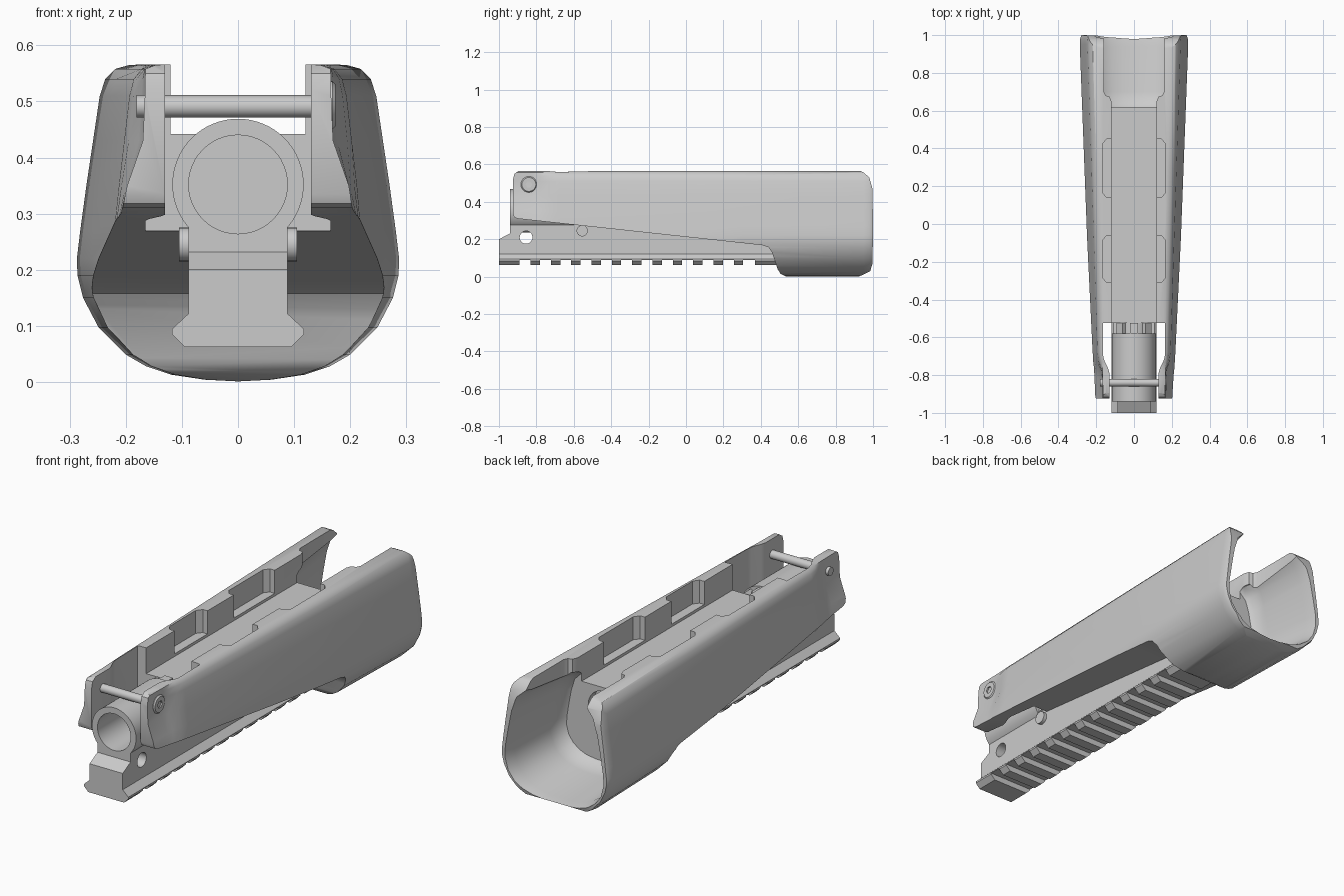
import bpy, bmesh, math
from mathutils import Vector

if "Cube" in bpy.data.objects:
    bpy.data.objects.remove(bpy.data.objects["Cube"])


def loft(name, loops):
    """Closed solid through equal-length loops of 3D points."""
    bm = bmesh.new()
    rings = [[bm.verts.new(p) for p in loop] for loop in loops]
    n = len(rings[0])
    for a, b in zip(rings, rings[1:]):
        for i in range(n):
            j = (i + 1) % n
            bm.faces.new((a[i], a[j], b[j], b[i]))
    bm.faces.new(rings[0])
    bm.faces.new(rings[-1])
    bmesh.ops.recalc_face_normals(bm, faces=bm.faces)
    me = bpy.data.meshes.new(name)
    bm.to_mesh(me)
    bm.free()
    ob = bpy.data.objects.new(name, me)
    bpy.context.collection.objects.link(ob)
    return ob


def prism(name, pts, axis, a, b):
    place = {'x': lambda p, t: (t, p[0], p[1]),
             'y': lambda p, t: (p[0], t, p[1]),
             'z': lambda p, t: (p[0], p[1], t)}[axis]
    return loft(name, [[place(p, t) for p in pts] for t in (a, b)])


def mirrored(half):
    return half + [(-x, v) for x, v in reversed(half) if x > 1e-6]


def circle(cu, cv, r, n=48):
    return [(cu + r * math.cos(2 * math.pi * i / n),
             cv + r * math.sin(2 * math.pi * i / n)) for i in range(n)]


def boolean(ob, cutter, op='DIFFERENCE'):
    cutter.hide_render = True
    m = ob.modifiers.new('cut', 'BOOLEAN')
    m.operation, m.object, m.solver = op, cutter, 'EXACT'
    bpy.context.view_layer.objects.active = ob
    bpy.ops.object.modifier_apply(modifier=m.name)
    bpy.data.objects.remove(cutter)


# Handguard shell: tapered outer body
half = [(0, 0.001), (0.06, 0.004), (0.12, 0.013), (0.165, 0.028), (0.2, 0.048),
        (0.25, 0.097), (0.278, 0.15), (0.288, 0.19), (0.289, 0.22), (0.283, 0.27),
        (0.272, 0.35), (0.26, 0.43), (0.248, 0.51), (0.238, 0.54), (0.22, 0.558),
        (0.195, 0.565), (0.16, 0.566)]


def outer(y, shrink=1.0, pinch=0.0):
    s = (1 - 0.038 * (1 - y) / 0.29) * shrink
    loop = []
    for x, z in mirrored(half):
        w = x * s
        if z > 0.3 and pinch:
            lim = 0.166 + max(0, 0.44 - z) * 0.35
            w += (math.copysign(min(abs(w), lim), w) - w) * pinch
        loop.append((w, y, 0.3 + (z - 0.3) * (1 - (1 - shrink) * 0.5)))
    return loop


shell = loft('handguard_shell', [
    outer(-0.95, 1, 1), outer(-0.82, 1, 1), outer(-0.78, 1, 0.75), outer(-0.73, 1, 0.2),
    outer(-0.68), outer(0.3), outer(0.95), outer(0.98, 0.99), outer(0.995, 0.97),
    outer(1.01, 0.94)])

# Side outline with the stepped belly
side = [(-0.925, 0.335), (-0.918, 0.318), (-0.9, 0.31), (0.41, 0.168), (0.44, 0.158),
        (0.46, 0.13), (0.49, 0.04), (0.505, 0.016), (0.53, 0.003), (0.56, -0.01),
        (0.9, -0.01), (0.95, 0.012), (0.985, 0.03), (0.997, 0.07), (1.0, 0.25),
        (0.997, 0.47), (0.98, 0.53), (0.95, 0.557), (0.9, 0.58), (-0.85, 0.58),
        (-0.895, 0.565), (-0.917, 0.55), (-0.925, 0.52)]
boolean(shell, prism('outline', side, 'x', -0.5, 0.5), 'INTERSECT')

# Open front fork between the ears
fork = [(0.13, -1.1), (0.13, -0.79), (0.137, -0.765), (0.158, -0.72), (0.165, -0.69),
        (0.165, -0.525)]
boolean(shell, prism('fork', mirrored(fork), 'z', -0.1, 0.7))

# Top channel, widening at the rear
channel = [(0.12, -0.6), (0.12, 0.65), (0.13, 0.675), (0.15, 0.68), (0.16, 0.7), (0.16, 1.1)]
boolean(shell, prism('channel', mirrored(channel), 'z', 0.442, 0.7))

# Side pockets in the channel walls
for y0, y1 in ((-0.31, -0.06), (0.14, 0.45)):
    pocket = [(0.145, y0), (0.165, y0 + 0.025), (0.165, y1 - 0.025), (0.145, y1)]
    boolean(shell, prism('pocket', mirrored(pocket), 'z', 0.455, 0.7))

# Rounded rear cavity and its shallow round seat
cav = [(0, 0.035), (0.06, 0.037), (0.12, 0.047), (0.165, 0.065), (0.205, 0.095),
       (0.235, 0.135), (0.25, 0.19), (0.248, 0.24), (0.235, 0.32), (0.218, 0.41),
       (0.195, 0.48), (0.15, 0.525)]
boolean(shell, loft('cavity', [
    [(x * s, y, 0.3 + (z - 0.3) * s) for x, z in mirrored(cav)]
    for y, s in ((0.62, 0.8), (0.64, 0.87), (0.7, 0.92), (0.94, 1.0), (0.98, 1.03), (1.05, 1.09))]))
boolean(shell, prism('seat', circle(0, 0.34, 0.085), 'y', 0.58, 0.66))

# Central stem with dovetail rail base
stem = prism('rail_stem', mirrored([(0.118, 0.09), (0.118, 0.094), (0.088, 0.122),
                                    (0.088, 0.33)]), 'y', -1.0, 0.56)
boolean(stem, prism('nose', [(-1.1, 0.2), (-1.0, 0.2), (-0.94, 0.232), (-0.94, 0.6),
                             (-1.1, 0.6)], 'x', -0.3, 0.3))
boolean(stem, prism('bore', circle(0, 0.352, 0.09), 'y', -1.1, -0.56))
boolean(stem, prism('cross_hole', circle(-0.855, 0.21, 0.034), 'x', -0.3, 0.3))

# Rail teeth
tooth = mirrored([(0.095, 0.062), (0.118, 0.085), (0.118, 0.092)])
spans = [(-1.0, -0.89), (0.37, 0.56)]
spans += [(-0.831 + 0.1087 * i, -0.781 + 0.1087 * i) for i in range(11)]
for a, b in spans:
    prism('rail_tooth', tooth, 'y', a, b)

# Side nubs on the stem
nubs = prism('stem_nubs', circle(-0.555, 0.245, 0.03, 32), 'x', -0.105, 0.105)

# Front tube with bore and castellated collar
tube = prism('front_tube', circle(0, 0.352, 0.117, 64), 'y', -0.94, -0.58)
boolean(tube, prism('bore', circle(0, 0.352, 0.088), 'y', -1.1, -0.6))
collar = prism('tube_collar', circle(0, 0.352, 0.09), 'y', -0.585, -0.52)
for k in range(8):
    t = math.pi / 4 * k
    d, s = Vector((math.cos(t), math.sin(t))), Vector((-math.sin(t), math.cos(t)))
    c = Vector((0, 0.352))
    lug = [c + d * r + s * w for r, w in ((0.08, -0.022), (0.108, -0.022),
                                          (0.108, 0.022), (0.08, 0.022))]
    prism('collar_lug', [tuple(p) for p in lug], 'y', -0.585, -0.525)

# Cross pin with a socket head
pin = prism('cross_pin', circle(-0.84, 0.491, 0.02, 32), 'x', -0.181, 0.16)
head = loft('pin_head', [[(x, y, z) for y, z in circle(-0.84, 0.493, r)]
                         for x, r in ((0.15, 0.043), (0.168, 0.043), (0.174, 0.037))])
boolean(head, prism('socket', circle(-0.84, 0.493, 0.018, 6), 'x', 0.162, 0.2))

# Smooth shading with crisp edges
for ob in (shell, tube, stem, nubs, collar, pin, head):
    bpy.ops.object.select_all(action='DESELECT')
    ob.select_set(True)
    bpy.context.view_layer.objects.active = ob
    bpy.ops.object.shade_smooth_by_angle(angle=math.radians(35))
